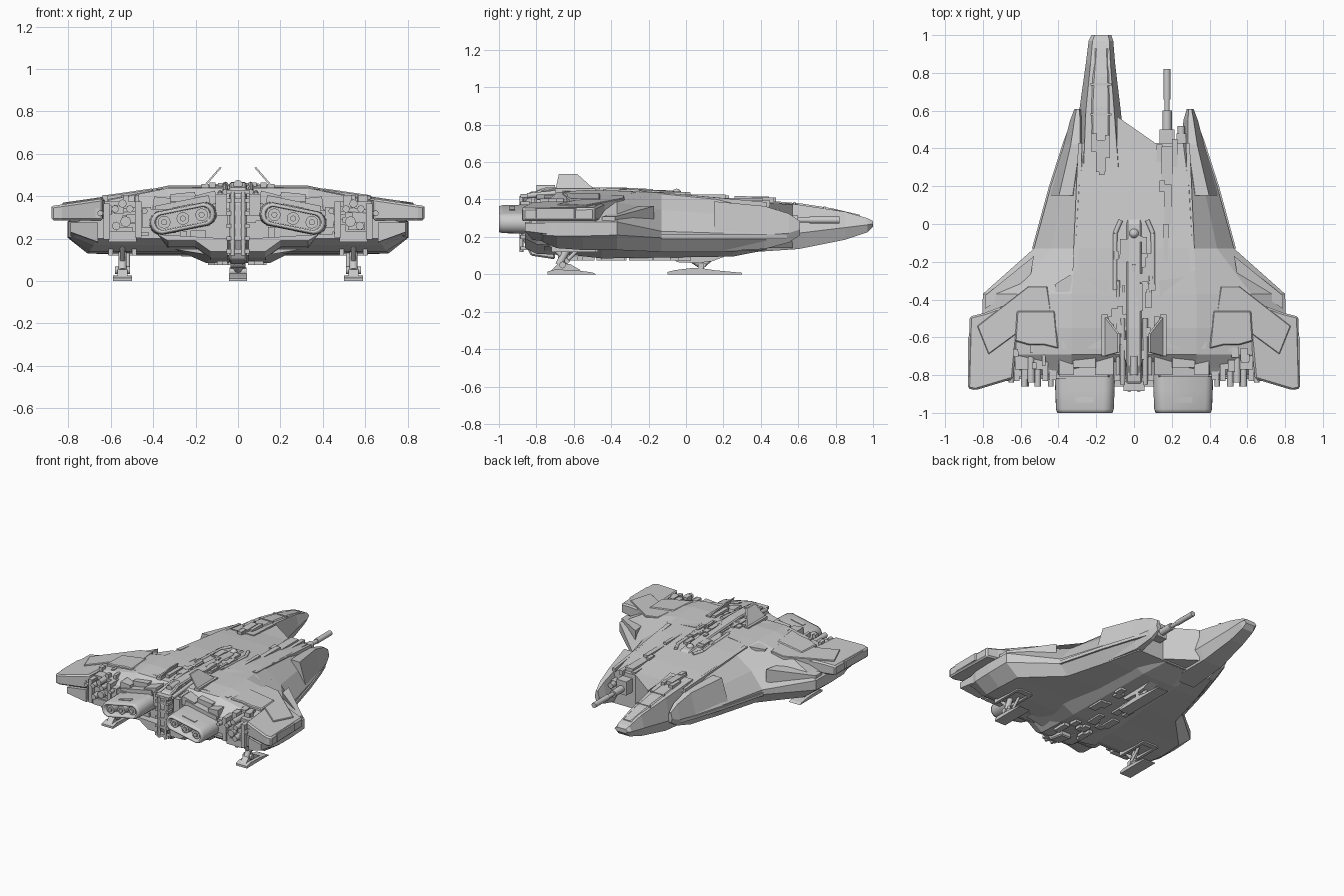
import bpy, bmesh, math, random
from mathutils import Matrix, Vector
random.seed(4)


def finish(name, bm, smooth=False, bevel=0):
    bmesh.ops.recalc_face_normals(bm, faces=bm.faces[:])
    me = bpy.data.meshes.new(name)
    bm.to_mesh(me)
    bm.free()
    ob = bpy.data.objects.new(name, me)
    bpy.context.collection.objects.link(ob)
    if smooth:
        for p in me.polygons:
            p.use_smooth = len(p.vertices) == 4
    if bevel:
        m = ob.modifiers.new("bevel", 'BEVEL')
        m.width, m.segments, m.limit_method = bevel, 1, 'ANGLE'
    return ob


def loft(name, rings, bevel=0, bm=None):
    own = bm is None
    bm = bm or bmesh.new()
    vs = [[bm.verts.new(p) for p in r] for r in rings]
    n = len(vs[0])
    for a, b in zip(vs, vs[1:]):
        for i in range(n):
            bm.faces.new((a[i], a[(i + 1) % n], b[(i + 1) % n], b[i]))
    bm.faces.new(vs[0])
    bm.faces.new(vs[-1])
    return finish(name, bm, bevel=bevel) if own else None


def plate(name, pts, lo, hi, s=1, bevel=0):
    """Vertical prism over a plan outline; lo and hi are heights or functions of x, y."""
    h = lambda f, x, y: f(x, y) if callable(f) else f
    return loft(name, [[(s * x, y, h(f, x, y)) for x, y in pts] for f in (lo, hi)], bevel)


def slab(name, pts, x0, x1, bevel=0):
    """Side profile in y, z extruded across x."""
    return loft(name, [[(x, y, z) for y, z in pts] for x in (x0, x1)], bevel)


def boxes(name, items, s=1):
    """Items are (x, y, z, sx, sy, sz, optional tilt about y)."""
    bm = bmesh.new()
    for x, y, z, a, b, c, *r in items:
        m = Matrix.Translation((s * x, y, z)) @ Matrix.Rotation(s * (r[0] if r else 0), 4, 'Y')
        bmesh.ops.create_cube(bm, size=1, matrix=m @ Matrix.Diagonal((a, b, c, 1)))
    return finish(name, bm)


def tubes(name, items, s=1, seg=12):
    """Items are (start, end, radius)."""
    bm = bmesh.new()
    for p, q, r in items:
        p, q = Vector((s * p[0], *p[1:])), Vector((s * q[0], *q[1:]))
        d = q - p
        m = Matrix.Translation((p + q) / 2) @ d.to_track_quat('Z', 'Y').to_matrix().to_4x4()
        bmesh.ops.create_cone(bm, cap_ends=True, segments=seg, radius1=r, radius2=r, depth=d.length, matrix=m)
    return finish(name, bm, smooth=True)


# Main hull stations: y, deck half width, deck z, shoulder x, shoulder z, chine x, chine top, chine bottom, belly x, belly z
ST = [(.43, .26, .380, .32, .29, .367, .215, .195, .31, .13),
      (.20, .29, .408, .37, .32, .440, .22, .195, .38, .12),
      (-.13, .31, .437, .44, .345, .530, .23, .195, .47, .12),
      (-.37, .33, .447, .62, .385, .800, .28, .210, .70, .13),
      (-.55, .33, .450, .64, .385, .805, .28, .205, .71, .13),
      (-.69, .33, .438, .64, .375, .800, .28, .205, .70, .14),
      (-.76, .33, .375, .62, .34, .780, .28, .21, .68, .17),
      (-.80, .33, .340, .62, .32, .760, .28, .22, .66, .20)]


def deck(x, y):
    x = abs(x)
    y = max(min(y, ST[0][0]), ST[-1][0])
    for a, b in zip(ST, ST[1:]):
        if a[0] >= y >= b[0]:
            t = (a[0] - y) / (a[0] - b[0])
            _, wt, zt, wu, zu, w, zc = [p + (q - p) * t for p, q in zip(a, b)][:7]
            if x < wt:
                return zt
            if x < wu:
                return zt + (zu - zt) * (x - wt) / (wu - wt)
            return max(zc, zu + (zc - zu) * (x - wu) / (w - wu))


rings = []
for y, wt, zt, wu, zu, w, zc, zd, wb, zb in ST:
    half = [(wt, zt), (wu, zu), (w, zc), (w, zd), (wb, zb)]
    rings.append([(x, y, z) for x, z in half] + [(-x, y, z) for x, z in reversed(half)])
loft("main_hull", rings)


def spar(name, rows, ins):
    """Six sided tapering body: y, x left, x right, top, middle, bottom."""
    return loft(name, [[(l + ins * (r - l), y, t), (r - ins * (r - l), y, t), (r, y, m),
                        (r - ins * (r - l), y, b), (l + ins * (r - l), y, b), (l, y, m)]
                       for y, l, r, t, m, b in rows])


# Offset nose, canopy and notch wedge
spar("nose", [(1.0, -.225, -.12, .285, .27, .255), (.97, -.24, -.11, .30, .265, .225),
              (.85, -.255, -.10, .335, .25, .185), (.6, -.29, -.07, .373, .22, .135),
              (.3, -.31, -.04, .402, .2, .115)], .16)
spar("canopy", [(.93, -.21, -.135, .318, .31, .30), (.78, -.225, -.125, .353, .34, .32),
                (.62, -.235, -.12, .378, .36, .34), (.45, -.235, -.12, .393, .38, .36)], .15)
boxes("canopy_frames", [(-.175, y, z, .11, .012, .015) for y, z in ((.74, .355), (.58, .378))])
plate("notch_wedge", [(-.09, .57), (.11, .43), (.11, .3), (-.09, .3)], .14, lambda x, y: .408 - .06 * y)
boxes("nose_deck_detail", [(-.175, .36, .4, .05, .17, .03), (-.21, .43, .395, .03, .1, .03),
                           (-.14, .41, .395, .025, .12, .03), (-.17, .29, .405, .03, .06, .03)])

# Belly keel plates and nose gear bay
loft("belly_keel", [[(-b, y, .15), (b, y, .15), (a, y, z), (-a, y, z)]
                    for y, a, b, z in ((.42, .08, .14, .128), (.25, .13, .24, .095), (-.45, .15, .28, .085), (-.76, .12, .3, .12))])
boxes("belly_detail", [(random.uniform(-.13, .13), random.uniform(-.7, .1), .085, random.uniform(.02, .06),
                        random.uniform(.04, .14), .02) for _ in range(18)])

for s, side in ((1, "right"), (-1, "left")):
    # Forward side pods running along the hull edge, drooping to a low tip
    rows = [(.61, .28, .315, .285, .24, .21), (.55, .262, .338, .325, .22, .17),
            (.42, .25, .371, .365, .21, .135), (.15, .27, .452, .39, .21, .125)]
    spar("side_pod_" + side, [(y, *sorted((s * l, s * r)), t, m, b) for y, l, r, t, m, b in rows], .3)
    plate("deck_rail_" + side, [(.275, .43), (.295, .43), (.325, -.25), (.295, -.25)], .3,
          lambda x, y: deck(.25, y) + .006, s)
    plate("chine_strip_" + side, [(.335, .54), (.376, .43), (.45, .2), (.54, -.13), (.5, -.13), (.4, .2)], .19, .212, s)

    # Wing tip, raised wing panels and lower skirt
    slope = lambda x, y: .438 - .145 * (x - .3)
    plate("wing_tip_" + side, [(.60, -.40), (.79, -.47), (.87, -.49), (.88, -.87), (.84, -.88), (.64, -.82)],
          .285, slope, s, .01)
    plate("tip_rail_" + side, [(.862, -.58), (.88, -.6), (.88, -.8), (.862, -.82)], .3, .352, s)
    plate("wing_panel_" + side, [(.46, -.33), (.56, -.33), (.83, -.54), (.77, -.69), (.62, -.58), (.44, -.46)],
          .34, lambda x, y: slope(x, y) + .008, s, .004)
    plate("leading_panel_" + side, [(.53, -.17), (.79, -.38), (.79, -.45), (.55, -.29)], .22,
          lambda x, y: .365 - .22 * (x - .53), s)
    plate("wing_block_" + side, [(.42, -.46), (.62, -.46), (.63, -.62), (.56, -.64), (.48, -.64), (.40, -.66)],
          .34, lambda x, y: slope(x, y) + .014, s, .006)
    plate("lower_skirt_" + side, [(.66, -.6), (.79, -.6), (.79, -.86), (.66, -.82)],
          lambda x, y: .16 + max(0, .3 * (x - .66)) + max(0, -.7 - y) * .2, .275, s)
    plate("deck_panel_" + side, [(.13, -.30), (.34, -.27), (.42, -.32), (.38, -.66), (.17, -.66)], .38,
          lambda x, y: deck(x, y) + .004, s)

    # Flat tilted engine housing with recessed mouth and three nozzles
    bm = bmesh.new()
    tilt = Matrix.Translation((s * .26, 0, .295)) @ Matrix.Rotation(s * .2, 4, 'Y')

    def stadium(y, L, R):
        pts = []
        for k in range(20):
            a = math.tau * (k + .5) / 20 - math.pi / 2
            pts.append(tilt @ Vector((math.copysign(L, math.cos(a)) + R * math.cos(a), y, R * math.sin(a))))
        return pts
    loft("", [stadium(*r) for r in ((-.55, .11, .06), (-.88, .102, .057), (-.98, .1, .055),
                                    (-1.0, .098, .05), (-1.0, .096, .038), (-.93, .094, .036))], bm=bm)
    finish("engine_" + side, bm, smooth=True)
    noz = [tilt @ Vector((u, 0, 0)) for u in (-.09, 0, .09)]
    tubes("engine_nozzles_" + side, [((p.x, -.92, p.z), (p.x, -.985, p.z), .03) for p in noz]
          + [((p.x, -.92, p.z), (p.x, -.995, p.z), .014) for p in noz])
    boxes("engine_clamps_" + side, [(.26, -.77, .35, .26, .08, .06, .2), (.15, -.75, .385, .1, .1, .06, .25),
                                    (.36, -.75, .36, .08, .1, .07, -.1), (.26, -.73, .39, .12, .06, .05, .1),
                                    (.08, -.78, .36, .05, .1, .1), (.26, -.93, .35, .1, .03, .012, .2)], s)
    loft("engine_belly_" + side, [[(s * x, y, z) for x, z in ((.05, .2), (.05, .1 + d), (.13, .1 + d), (.2, .15 + d), (.33, .15 + d), (.38, .22))]
                                  for y, d in ((-.6, 0), (-.8, .01), (-.86, .04))])

    # Rear thruster bundle above the landing leg
    boxes("thruster_frame_" + side, [(.47, -.77, .29, .03, .12, .17), (.62, -.77, .28, .03, .12, .17),
                                     (.545, -.72, .345, .17, .1, .06), (.545, -.78, .21, .13, .08, .05),
                                     (.43, -.79, .3, .04, .07, .1), (.69, -.79, .32, .07, .08, .05)], s)
    tubes("thruster_pipes_" + side, [((x, -.6, z), (x, -.86 + .02 * (i % 2), z), r) for i, (x, z, r) in enumerate(
        [(.51, .34, .018), (.545, .365, .02), (.58, .34, .018), (.53, .28, .026), (.575, .26, .02), (.65, .32, .014), (.44, .33, .014)])], s, 8)
    boxes("wing_detail_" + side, [(random.uniform(.47, .63), y, .375, random.uniform(.015, .04),
                                   random.uniform(.03, .07), .06) for y in (-.66, -.69, -.72, -.75, -.68, -.71)], s)

    # Rear landing leg
    tubes("rear_leg_" + side, [((.545, -.60, .2), (.545, -.68, .05), .02), ((.545, -.74, .18), (.545, -.63, .06), .013),
                               ((.52, -.56, .15), (.52, -.66, .05), .01), ((.51, -.66, .05), (.58, -.66, .05), .018)], s, 10)
    slab("rear_foot_" + side, [(-.74, 0), (-.48, 0), (-.5, .01), (-.59, .022), (-.70, .026), (-.74, .015)], s * .50, s * .59)
    slab("rear_ankle_" + side, [(-.72, .02), (-.56, .02), (-.62, .055), (-.68, .06)], s * .522, s * .568)
    boxes("leg_bay_" + side, [(.49, -.6, .135, .02, .24, .03), (.60, -.6, .135, .02, .24, .03), (.545, -.49, .135, .1, .04, .03)], s)

    # Inward leaning fin
    b, t = (.16, .445), (.082, .535)
    loft("fin_" + side, [[(s * (b[0] + o), -.70, b[1]), (s * (b[0] + o), -.48, b[1]), (s * (t[0] + o), -.58, t[1]),
                          (s * (t[0] + o), -.68, t[1])] for o in (-.005, .006)])
    boxes("fin_root_" + side, [(.155, -.59, .448, .035, .22, .02), (.12, -.57, .45, .03, .16, .03)], s)
    tubes("spine_pipe_" + side, [((.06, -.85, .42), (.06, -.5, .455), .014), ((.085, -.8, .41), (.085, -.3, .445), .011),
                                 ((.1, -.05, .43), (.1, -.35, .445), .012), ((.1, -.05, .43), (.07, .02, .428), .012)], s, 8)

# Dorsal spine and vertical rear column
slab("spine", [(.03, .42), (.0, .435), (-.3, .455), (-.55, .468), (-.75, .465), (-.87, .41), (-.87, .35), (-.4, .35)], -.04, .04, .008)
slab("rear_column", [(-.7, .46), (-.84, .44), (-.88, .36), (-.88, .2), (-.83, .1), (-.7, .08)], -.042, .042, .008)
boxes("column_ribs", [(0, -.86, z, .11, .05, .02) for z in (.14, .2, .26, .32, .38, .42)])
tubes("column_pipes", [((x, -.88, .12), (x, -.88, .42), .01) for x in (-.025, .025)] + [((0, -.7, .455), (0, -.8, .455), .022)])
bm = bmesh.new()
bmesh.ops.create_uvsphere(bm, u_segments=16, v_segments=8, radius=.026, matrix=Matrix.Translation((0, -.05, .432)))
finish("sensor_dome", bm, smooth=True)
boxes("spine_detail", [(random.uniform(-.1, .1), y, deck(0, y), random.uniform(.015, .05),
                        random.uniform(.03, .09), random.uniform(.015, .035))
                       for y in [-.08 - .017 * i for i in range(40)]])
boxes("transom_detail", [(random.uniform(-.64, .64), -.79, random.uniform(.21, .34), random.uniform(.03, .09),
                          random.uniform(.03, .07), random.uniform(.015, .05)) for _ in range(36)])

# Forward gun, housing and deck rail on the right of the notch
tubes("gun_barrel", [((.175, .3, .29), (.175, .8, .29), .014), ((.175, .66, .29), (.175, .82, .29), .019),
                     ((.175, .4, .29), (.175, .6, .29), .025), ((.25, .38, .30), (.25, .52, .30), .02)])
boxes("gun_housing", [(.175, .42, .30, .08, .16, .1), (.175, .3, .388, .06, .22, .04), (.215, .35, .378, .03, .2, .035),
                      (.25, .44, .28, .05, .08, .08), (.18, .09, .413, .035, .24, .025), (.17, -.1, .43, .025, .2, .02),
                      (.135, .37, .375, .03, .1, .035), (.15, .2, .408, .03, .06, .025)])

# Front landing gear
tubes("front_leg", [((0, -.02, .12), (0, .1, .04), .022), ((0, .16, .11), (0, .08, .04), .015),
                    ((-.04, .08, .045), (.04, .08, .045), .018)], 1, 10)
slab("front_foot", [(-.1, 0), (.3, 0), (.3, .008), (.15, .022), (.1, .03), (.04, .035), (-.06, .022), (-.1, .012)], -.043, .043)
slab("front_gear_door", [(-.08, .1), (-.05, .065), (.06, .06), (.14, .07), (.22, .1)], -.035, .035)
